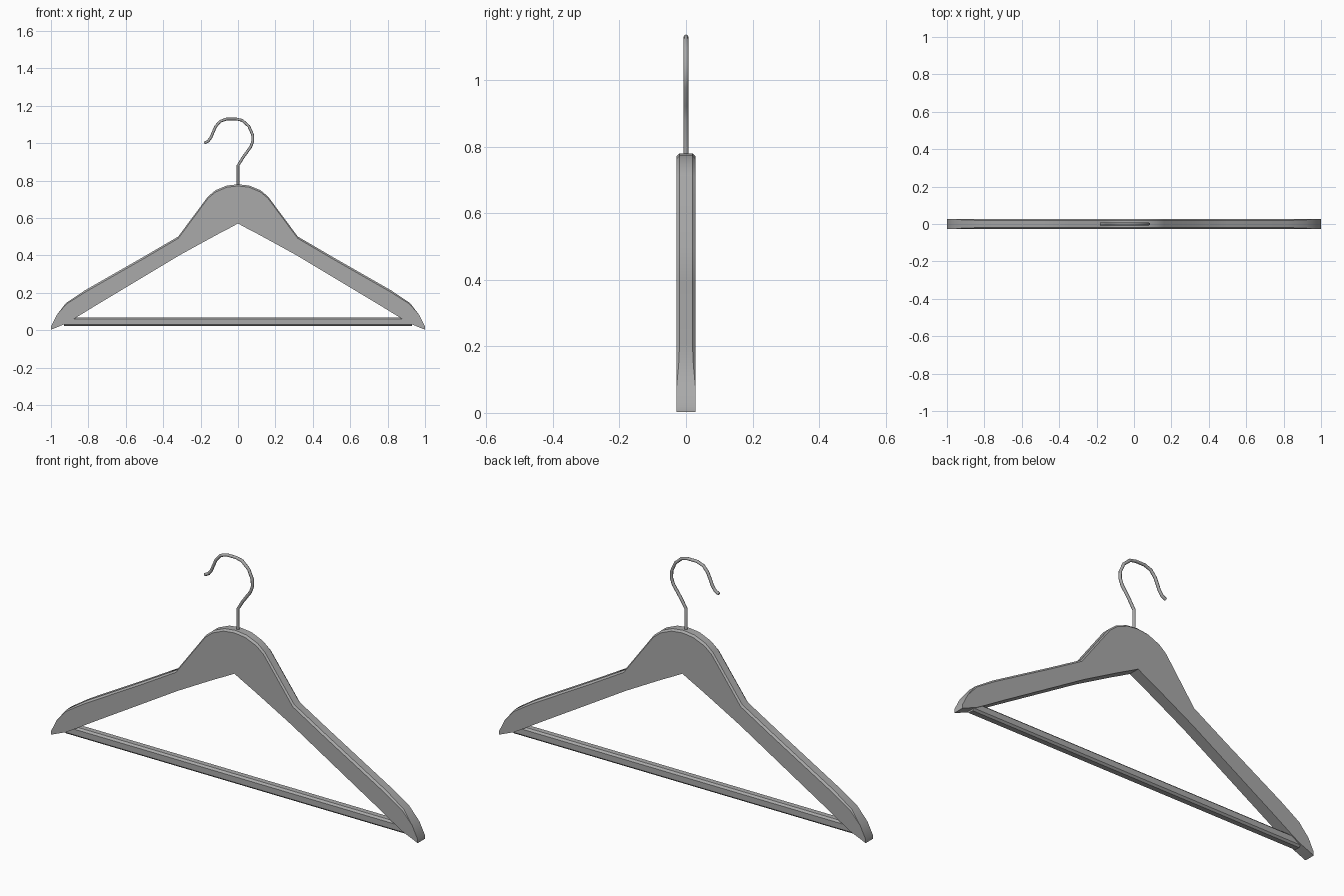
import bpy, bmesh, math
from mathutils import Vector

cube = bpy.data.objects.get("Cube")
if cube:
    bpy.data.objects.remove(cube, do_unlink=True)

grey = bpy.data.materials.new("plain grey")
grey.use_nodes = True
COLOR = (0.4, 0.4, 0.4, 1)
grey.diffuse_color = COLOR
grey.node_tree.nodes["Principled BSDF"].inputs["Base Color"].default_value = COLOR


def loft(name, rings, angle=30):
    """Join rings of points with quads, cap both ends."""
    bm = bmesh.new()
    loops = [[bm.verts.new(p) for p in ring] for ring in rings]
    n = len(loops[0])
    for a, b in zip(loops, loops[1:]):
        for i in range(n):
            j = (i + 1) % n
            bm.faces.new((a[i], a[j], b[j], b[i]))
    bm.faces.new(loops[0])
    bm.faces.new(loops[-1][::-1])
    bmesh.ops.remove_doubles(bm, verts=bm.verts, dist=0.0005)
    bmesh.ops.recalc_face_normals(bm, faces=bm.faces)
    mesh = bpy.data.meshes.new(name)
    bm.to_mesh(mesh)
    bm.free()
    mesh.materials.append(grey)
    obj = bpy.data.objects.new(name, mesh)
    bpy.context.collection.objects.link(obj)
    bpy.ops.object.select_all(action='DESELECT')
    obj.select_set(True)
    bpy.context.view_layer.objects.active = obj
    bpy.ops.object.shade_smooth_by_angle(angle=math.radians(angle))
    return obj


# Shoulder body: outer x, z, inner x, z, chamfer, from the neck to the tip
HALF = 0.028
stations = [
    (0, .78, 0, .57, .009), (.06, .773, .05, .543, .009),
    (.12, .748, .10, .517, .009), (.16, .715, .15, .490, .009),
    (.32, .50, .31, .402, .009), (.5, .395, .46, .312, .009),
    (.82, .212, .77, .126, .009), (.92, .145, .866, .067, .006),
    (.97, .08, .92, .035, 0), (1, .02, 1, .002, 0),
]


def section(ox, oz, ix, iz, c, side):
    outer, inner = Vector((ox, 0, oz)), Vector((ix, 0, iz))
    low = outer + (inner - outer).normalized() * c
    pts = [(inner, -HALF), (low, -HALF), (outer, c - HALF),
           (outer, HALF - c), (low, HALF), (inner, HALF)]
    return [(side * p.x, y, p.z) for p, y in pts]


left = [section(*s, 1) for s in stations]
right = [section(*s, -1) for s in stations[1:]]
loft("shoulder_body", right[::-1] + left)

# Trouser bar with chamfered edges
W, LOW, HIGH, C = .022, .022, .068, .009
bar = [(-W, LOW + C), (-W, HIGH - C), (C - W, HIGH), (W - C, HIGH),
       (W, HIGH - C), (W, LOW + C), (W - C, LOW), (C - W, LOW)]
loft("trouser_bar", [[(x, y, z) for y, z in bar] for x in (-.93, .93)])

# Wire hook: round section swept along a bent path
path = [Vector((x, 0, z)) for x, z in [
    (0, .74), (0, .88), (.028, .925), (.068, .98), (.079, 1.01),
    (.078, 1.045), (.058, 1.09), (.022, 1.122), (-.01, 1.129),
    (-.06, 1.129), (-.095, 1.117), (-.12, 1.088), (-.145, 1.03),
    (-.16, 1.01), (-.18, 1.0)]]
R, SIDES = .0075, 8
rings = []
for i, p in enumerate(path):
    t = (path[min(i + 1, len(path) - 1)] - path[max(i - 1, 0)]).normalized()
    across = Vector((t.z, 0, -t.x))
    rings.append([p + R * (across * math.cos(a) + Vector((0, 1, 0)) * math.sin(a))
                  for a in (math.tau * k / SIDES for k in range(SIDES))])
loft("wire_hook", rings, 50)
